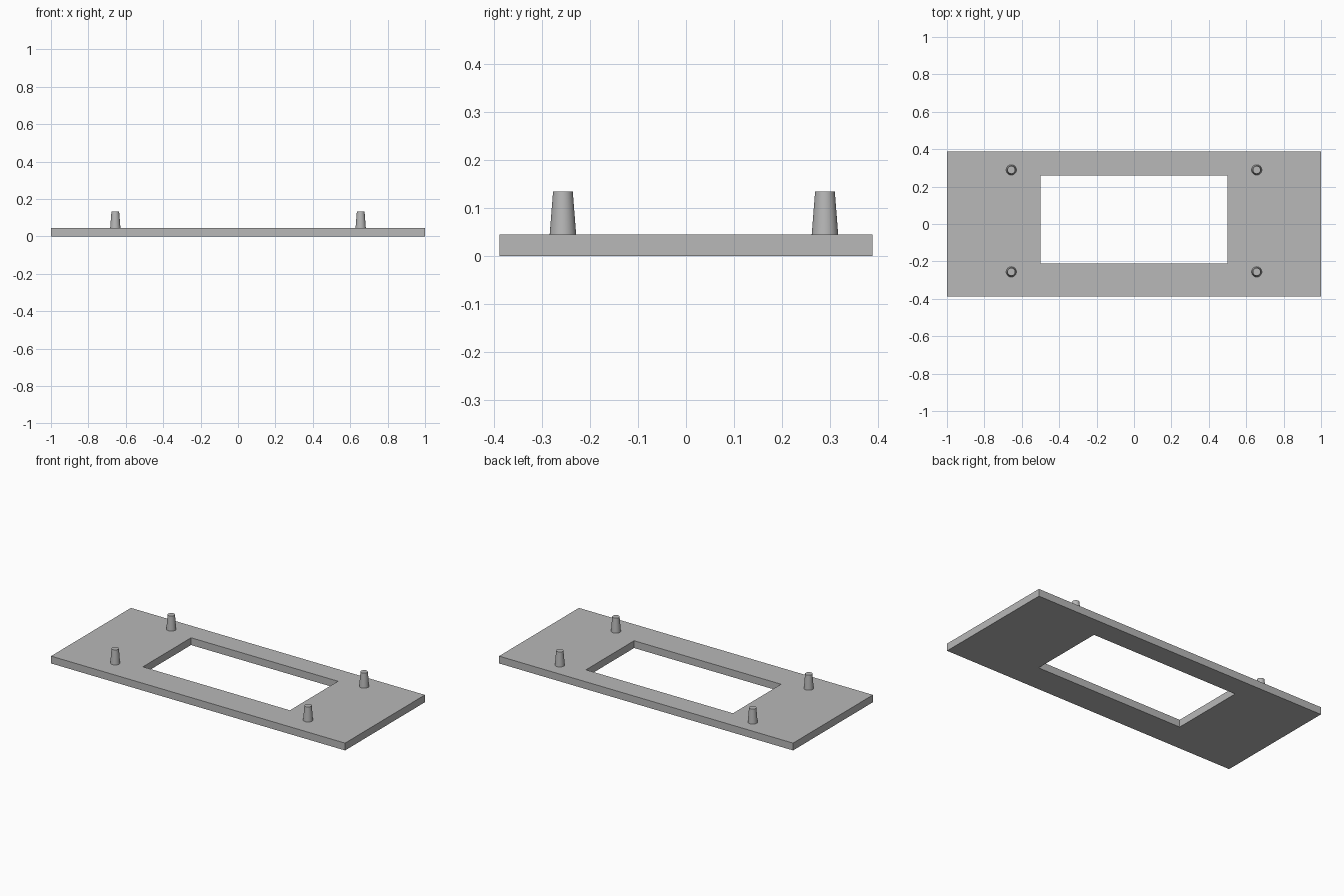
import bpy
import bmesh
import math

if "Cube" in bpy.data.objects:
    bpy.data.objects.remove(bpy.data.objects["Cube"], do_unlink=True)

# Single grey material
grey = bpy.data.materials.new("plain_grey")
grey.use_nodes = True
COLOUR = (0.48, 0.48, 0.48, 1)
grey.diffuse_color = COLOUR
grey.node_tree.nodes["Principled BSDF"].inputs["Base Color"].default_value = COLOUR

THICKNESS = 0.045
POST_TOP = 0.134


def ring(bm, x, y_front, y_back, z):
    """Four corner vertices of a rectangle, counter-clockwise."""
    corners = [(-x, y_front), (x, y_front), (x, y_back), (-x, y_back)]
    return [bm.verts.new((cx, cy, z)) for cx, cy in corners]


def bridge(bm, a, b):
    for i in range(4):
        j = (i + 1) % 4
        bm.faces.new((a[i], a[j], b[j], b[i]))


# Flat plate with a rectangular window
bm = bmesh.new()
outer_low = ring(bm, 1, -0.388, 0.388, 0)
outer_high = ring(bm, 1, -0.388, 0.388, THICKNESS)
inner_high = ring(bm, 0.5, -0.21, 0.258, THICKNESS)
inner_low = ring(bm, 0.5, -0.21, 0.258, 0)
loops = [outer_low, outer_high, inner_high, inner_low]
for k in range(4):
    bridge(bm, loops[k], loops[(k + 1) % 4])
bmesh.ops.recalc_face_normals(bm, faces=bm.faces)
mesh = bpy.data.meshes.new("plate")
bm.to_mesh(mesh)
bm.free()
mesh.materials.append(grey)
plate = bpy.data.objects.new("plate", mesh)
bpy.context.collection.objects.link(plate)

# Four tapered locating posts
for side, x in (("left", 0.656), ("right", -0.656)):
    for end, y in (("front", -0.256), ("back", 0.289)):
        bpy.ops.mesh.primitive_cone_add(
            vertices=32, radius1=0.0275, radius2=0.0205,
            depth=POST_TOP - THICKNESS,
            location=(x, y, (POST_TOP + THICKNESS) / 2))
        post = bpy.context.object
        post.name = f"{end}_{side}_post"
        post.data.materials.append(grey)
        bpy.ops.object.shade_smooth_by_angle(angle=math.radians(30))
